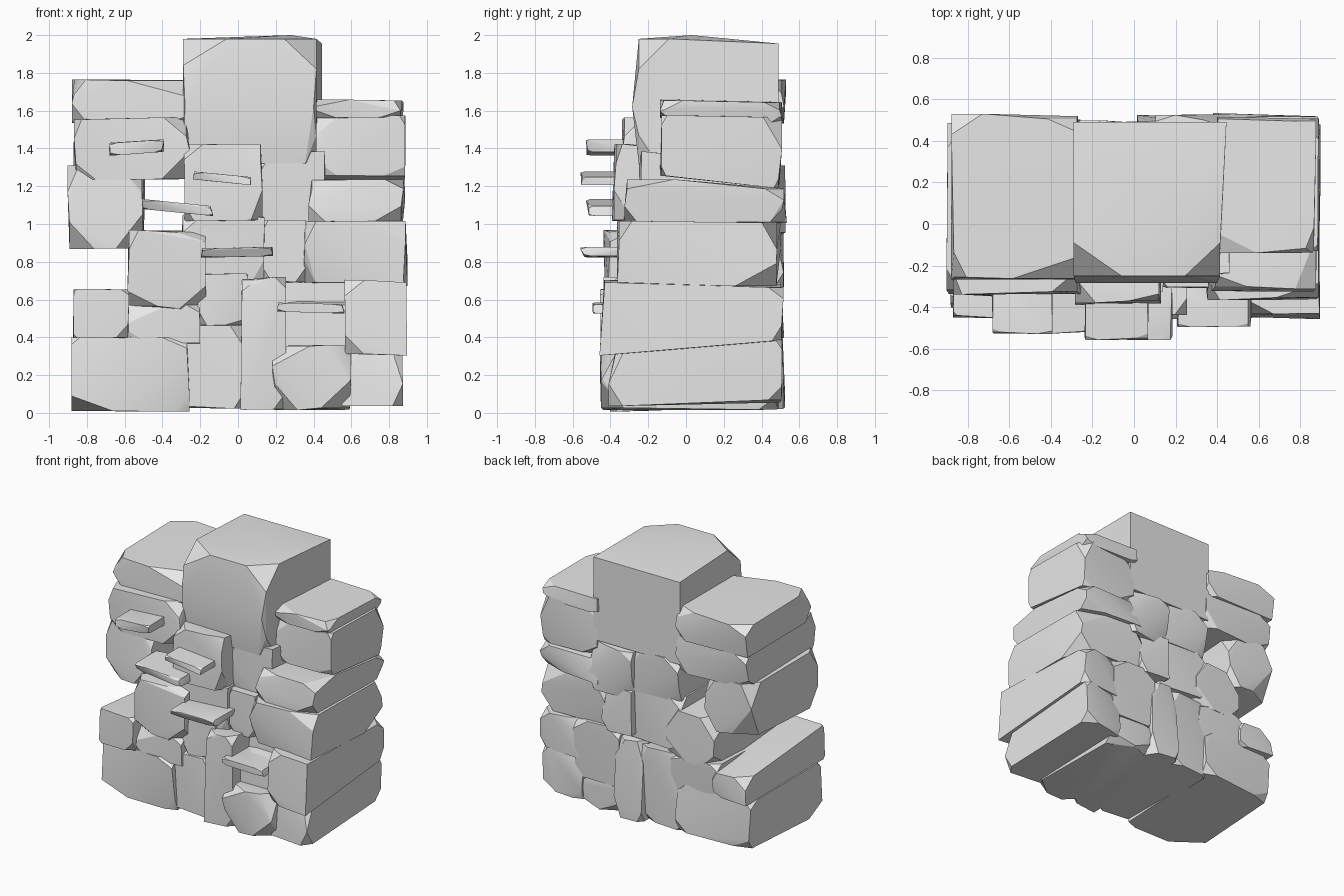
import bpy, bmesh, random
from mathutils import Vector

random.seed(5)
stone_grey = bpy.data.materials.new("stone grey")
stone_grey.diffuse_color = (0.8, 0.8, 0.8, 1)


def stone(name, x, y, z, cut=0.2, tilt=(0, 0, 0, 0), chips=None, rough=1.0, extra=()):
    """Rough block: a box with pulled-in, chipped corners.
    tilt shifts front bottom, front top, back bottom, back top in z.
    chips gives chosen corners (F/B, B/T, L/R) their own x, y, z chip lengths."""
    chips = chips or {}
    lo, hi = Vector((x[0], y[0], z[0])), Vector((x[1], y[1], z[1]))
    size = hi - lo
    bm = bmesh.new()
    for sx in (0, 1):
        for sy in (0, 1):
            for sz in (0, 1):
                side = (sx, sy, sz)
                key = "FB"[sy] + "BT"[sz] + "LR"[sx]
                inward = Vector([1 - 2 * s for s in side])
                corner = Vector([(lo, hi)[s][i] for i, s in enumerate(side)])
                corner.z += tilt[sy * 2 + sz]
                for i, amount in enumerate((0.05, 0.08, 0.05)):
                    corner[i] += inward[i] * min(size[i], 0.5) * random.uniform(0, amount) * rough
                chip = chips.get(key)
                if chip is None and cut and random.random() < 0.85:
                    chip = [min(size[i], 0.5) * cut * w * random.uniform(0.5, 1.4)
                            for i, w in enumerate((1.3, 0.6, 1.3))]
                if chip:
                    for i in range(3):
                        p = corner.copy()
                        p[i] += inward[i] * chip[i]
                        bm.verts.new(p)
                else:
                    bm.verts.new(corner)
    for p in extra:
        bm.verts.new(p)
    hull = bmesh.ops.convex_hull(bm, input=bm.verts[:])
    unused = {v for v in hull["geom_interior"] + hull["geom_unused"]
              if isinstance(v, bmesh.types.BMVert)}
    bmesh.ops.delete(bm, geom=list(unused), context='VERTS')
    bmesh.ops.recalc_face_normals(bm, faces=bm.faces[:])
    mesh = bpy.data.meshes.new(name)
    bm.to_mesh(mesh)
    bm.free()
    mesh.materials.append(stone_grey)
    ob = bpy.data.objects.new(name, mesh)
    bpy.context.collection.objects.link(ob)
    bpy.ops.object.select_all(action='DESELECT')
    ob.select_set(True)
    bpy.context.view_layer.objects.active = ob
    bpy.ops.object.shade_smooth_by_angle(angle=0.4)
    return ob


# Each column: x range, y range, z range, chip size, tilt, chosen chips
right_column = [
    ((0.54, 0.875), (-0.41, 0.515), (0.02, 0.41), 0.18, (0, -0.08, 0.03, -0.01),
     {"FTR": (0.05, 0.04, 0.1), "BTR": (0.05, 0.04, 0.06)}),
    ((0.565, 0.895), (-0.46, 0.52), (0.30, 0.71), 0.2, (0, 0, 0.07, -0.03),
     {"FBL": (0.1, 0.06, 0.1), "BTR": (0.08, 0.08, 0.06), "BBR": (0.06, 0.05, 0.08)}),
    ((0.33, 0.90), (-0.37, 0.515), (0.67, 1.03), 0.25, (0.02, -0.01, 0, -0.02),
     {"BBR": (0.10, 0.22, 0.12), "FTL": (0.06, 0.1, 0.12), "FBL": (0.06, 0.1, 0.12)}),
    ((0.37, 0.885), (-0.34, 0.54), (1.00, 1.27), 0.2, (0, -0.03, 0.0, -0.08),
     {"FTR": (0.1, 0.25, 0.05), "BTR": (0.08, 0.1, 0.06)}),
    ((0.39, 0.895), (-0.155, 0.515), (1.19, 1.58), 0.15, (0.05, 0, 0, -0.01),
     {"BTR": (0.08, 0.1, 0.17), "FTR": (0.03, 0.03, 0.05)}),
    ((0.39, 0.88), (-0.155, 0.52), (1.53, 1.66), 0.2, (0.03, 0, 0, -0.01),
     {"FTL": (0.2, 0.1, 0.04), "FTR": (0.04, 0.1, 0.05), "BTR": (0.1, 0.08, 0.04)}),
]
left_column = [
    ((-0.89, -0.25), (-0.42, 0.51), (0.005, 0.41), 0.15, (0, 0, 0.02, 0),
     {"FBL": (0.22, 0.16, 0.08), "FTL": (0.05, 0.04, 0.04), "BTL": (0.06, 0.08, 0.05)}),
    ((-0.875, -0.57), (-0.47, 0.53), (0.39, 0.665), 0.15, (0, 0, 0, -0.08),
     {"FTL": (0.02, 0.02, 0.02), "FBL": (0.02, 0.02, 0.02), "BTL": (0.1, 0.1, 0.08)}),
    ((-0.62, -0.20), (-0.42, 0.50), (0.36, 0.63), 0.22, (0, -0.03, -0.08, 0), {}),
    ((-0.59, -0.17), (-0.44, 0.50), (0.55, 0.97), 0.25, (0, 0, 0.02, 0),
     {"FTL": (0.05, 0.08, 0.1), "FTR": (0.15, 0.1, 0.05), "FBR": (0.14, 0.1, 0.12),
      "BTL": (0.12, 0.2, 0.15), "BBL": (0.1, 0.15, 0.1), "BTR": (0.1, 0.15, 0.15)}),
    ((-0.905, -0.49), (-0.35, 0.49), (0.86, 1.325), 0.3, (0, 0, 0.02, -0.02),
     {"FBL": (0.13, 0.1, 0.14), "FBR": (0.14, 0.12, 0.18), "FTR": (0.12, 0.1, 0.15),
      "FTL": (0.06, 0.1, 0.14), "BTR": (0.1, 0.1, 0.15), "BBR": (0.1, 0.1, 0.15)}),
    ((-0.88, -0.25), (-0.34, 0.515), (1.21, 1.57), 0.25, (0.02, 0, 0.05, -0.02),
     {"FBR": (0.15, 0.12, 0.15), "FTR": (0.12, 0.1, 0.1), "FTL": (0.04, 0.1, 0.1)}),
    ((-0.88, -0.26), (-0.27, 0.54), (1.53, 1.775), 0.22, (0, -0.01, 0, -0.01),
     {"FTL": (0.06, 0.12, 0.08), "FTR": (0.3, 0.1, 0.08), "BTL": (0.15, 0.1, 0.06)}),
]
flat = (0, 0, 0, 0)
middle_column = [
    ((-0.31, 0.05), (-0.40, 0.50), (0.02, 0.48), 0.18, (0, 0, 0, 0.14), {}),
    ((-0.22, 0.06), (-0.37, 0.30), (0.44, 0.74), 0.2, flat, {}),
    ((0.01, 0.26), (-0.45, 0.53), (0.01, 0.72), 0.2, (0, 0, 0.0, -0.08),
     {"FTL": (0.08, 0.06, 0.06), "FTR": (0.06, 0.08, 0.06)}),
    ((0.18, 0.61), (-0.46, 0.50), (0.01, 0.36), 0.3, (0, 0, 0, -0.1),
     {"FBL": (0.12, 0.12, 0.14), "FBR": (0.15, 0.12, 0.14)}),
    ((0.21, 0.61), (-0.36, 0.51), (0.32, 0.58), 0.2, (0, 0, -0.1, 0.11), {}),
    ((0.20, 0.63), (-0.26, 0.30), (0.53, 0.74), 0.2, flat, {}),
    ((-0.31, 0.15), (-0.36, 0.50), (0.68, 1.05), 0.2, (0, 0, -0.05, 0), {}),
    ((0.10, 0.37), (-0.31, 0.52), (0.69, 1.03), 0.2, (0, 0, -0.03, -0.02), {}),
    ((-0.285, 0.14), (-0.41, 0.50), (1.00, 1.43), 0.2, (0, 0, 0, -0.08),
     {"FBR": (0.06, 0.1, 0.16), "FBL": (0.05, 0.08, 0.08), "FTL": (0.1, 0.12, 0.08)}),
    ((0.10, 0.47), (-0.26, 0.53), (0.96, 1.39), 0.2, (0, 0, -0.02, -0.08), {}),
]
for label, column in (("right", right_column), ("left", left_column), ("middle", middle_column)):
    for n, (x, y, z, cut, tilt, chips) in enumerate(column, 1):
        stone(f"{label}_stone_{n}", x, y, z, cut, tilt, chips)

# Large capstone with two chipped front top corners, a slight crown and a bulging front
cap = stone("capstone", (-0.29, 0.445), (-0.25, 0.49), (1.32, 1.98), 0, (0, 0, 0, -0.025),
            {"FTL": (0.23, 0.16, 0.14), "FTR": (0.20, 0.16, 0.16),
             "FBR": (0.06, 0.10, 0.15), "FBL": (0.05, 0.06, 0.10)},
            rough=0, extra=[(0.28, 0.03, 2.0), (-0.28, -0.285, 1.62), (0.43, -0.285, 1.62)])
for v in cap.data.vertices:
    if v.co.x > 0.3 and v.co.y < -0.05:     # narrow the front right edge
        v.co.x -= 0.03

# Thin step slabs sticking out of the front: x range, front y, z range, tilt
steps = [
    ((-0.69, -0.39), -0.53, (1.37, 1.44), 0.02),
    ((-0.24, 0.075), -0.56, (1.22, 1.265), -0.03),
    ((-0.515, -0.13), -0.53, (1.06, 1.115), -0.04),
    ((-0.20, 0.185), -0.56, (0.825, 0.875), 0.01),
    ((0.20, 0.565), -0.50, (0.53, 0.58), -0.01),
]
for n, (x, front, z, tilt) in enumerate(steps, 1):
    slab = stone(f"step_slab_{n}", x, (front, -0.24), z, 0.15)
    for v in slab.data.vertices:
        v.co.z += tilt * ((v.co.x - x[0]) / (x[1] - x[0]) - 0.5)
